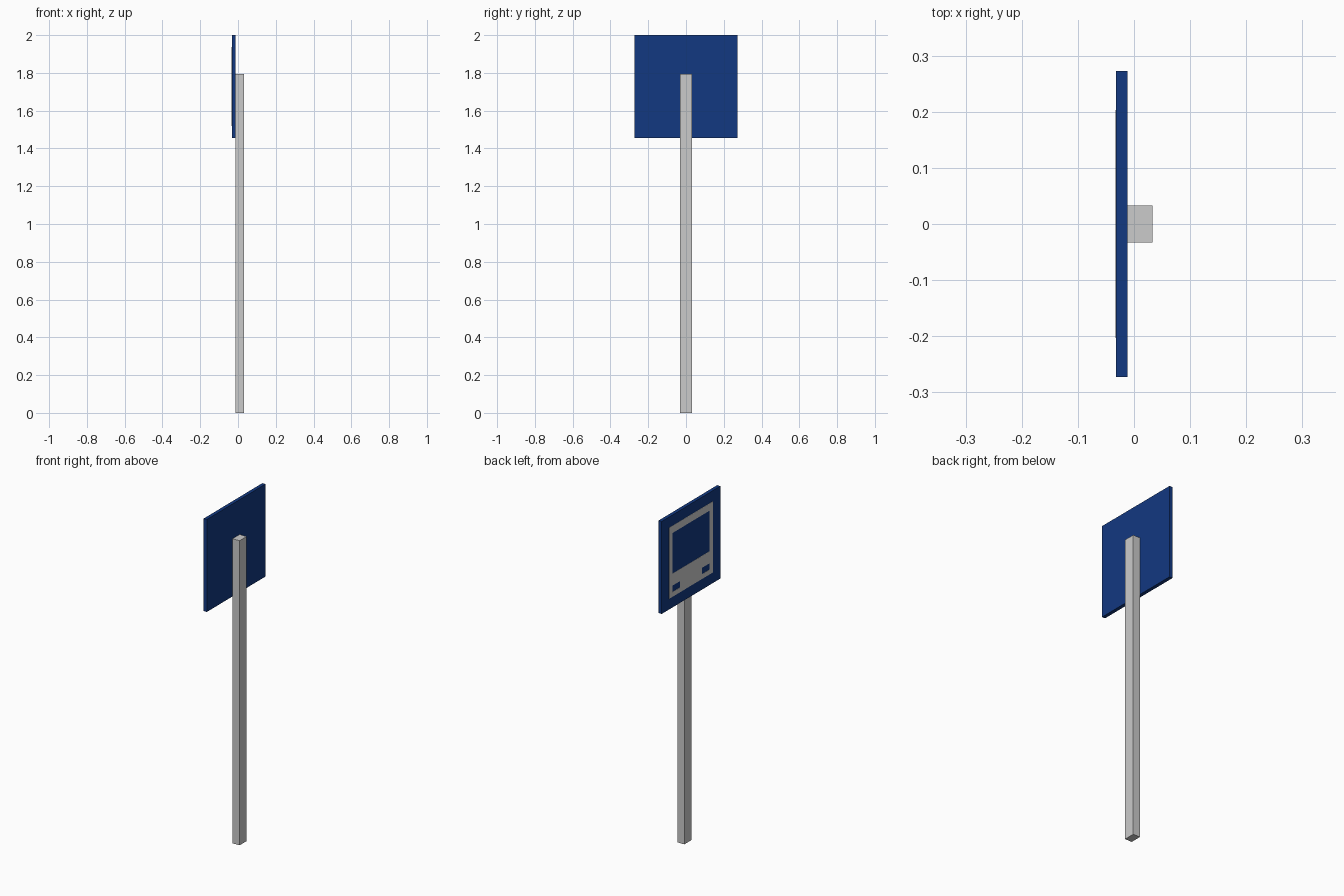
import bpy, bmesh

if "Cube" in bpy.data.objects:
    bpy.data.objects.remove(bpy.data.objects["Cube"])

def box(name, x, y, z, mat=None):
    """Axis-aligned box from (min, max) ranges."""
    bm = bmesh.new()
    bmesh.ops.create_cube(bm, size=1)
    for v in bm.verts:
        v.co = [lo + (c + 0.5) * (hi - lo) for c, (lo, hi) in zip(v.co, (x, y, z))]
    return finish(bm, name, mat)

def finish(bm, name, mat=None):
    bmesh.ops.recalc_face_normals(bm, faces=bm.faces)
    me = bpy.data.meshes.new(name)
    bm.to_mesh(me)
    bm.free()
    ob = bpy.data.objects.new(name, me)
    bpy.context.collection.objects.link(ob)
    if mat:
        me.materials.append(mat)
    return ob

blue = bpy.data.materials.new("sign_blue")
blue.diffuse_color = (0.006, 0.04, 0.22, 1)
blue.use_nodes = True
blue.node_tree.nodes["Principled BSDF"].inputs["Base Color"].default_value = blue.diffuse_color

# Square post and blue sign panel
box("post", (-0.012, 0.033), (-0.033, 0.033), (0, 1.795))
box("sign_panel", (-0.0325, -0.012), (-0.273, 0.273), (1.455, 2.0), blue)

# Bus pictogram: thin plate with windscreen and headlight openings
ys = [-0.203, -0.172, -0.102, 0.102, 0.172, 0.203]
zs = [1.518, 1.547, 1.584, 1.655, 1.894, 1.937]
holes = {(1, 3), (2, 3), (3, 3), (1, 1), (3, 1)}   # (column, row)
bm = bmesh.new()
grid = [[bm.verts.new((-0.0325, y, z)) for z in zs] for y in ys]
for i in range(5):
    for j in range(5):
        if (i, j) not in holes:
            bm.faces.new((grid[i][j], grid[i][j + 1], grid[i + 1][j + 1], grid[i + 1][j]))
loose = [v for v in bm.verts if not v.link_faces]
bmesh.ops.delete(bm, geom=loose, context='VERTS')
ext = bmesh.ops.extrude_face_region(bm, geom=bm.faces[:], use_keep_orig=True)
bmesh.ops.translate(bm, vec=(-0.0008, 0, 0),
                    verts=[g for g in ext["geom"] if isinstance(g, bmesh.types.BMVert)])
bmesh.ops.dissolve_limit(bm, angle_limit=0.01, verts=bm.verts, edges=bm.edges)
finish(bm, "bus_pictogram")
